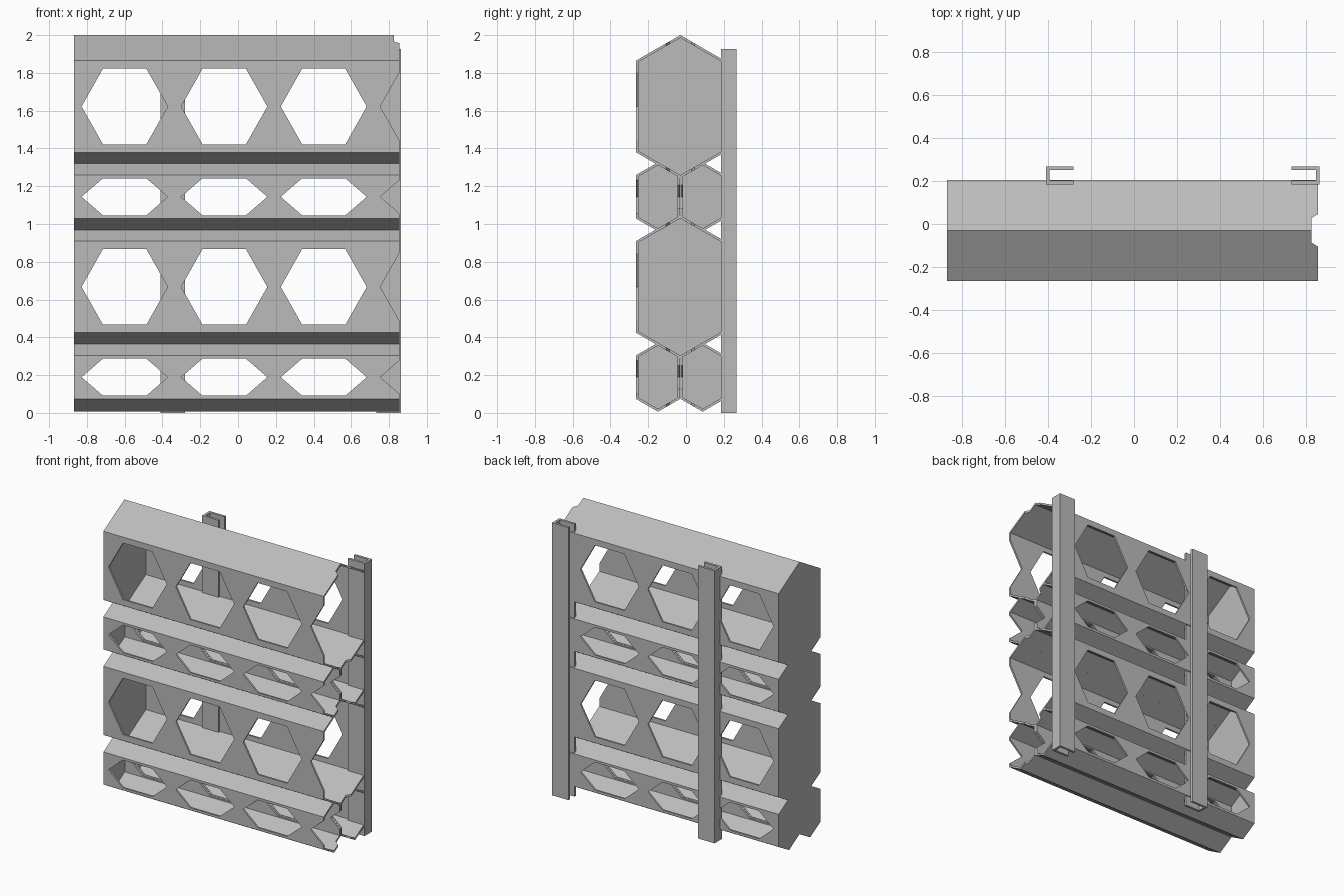
import bpy, bmesh

cube = bpy.data.objects.get("Cube")
if cube:
    bpy.data.objects.remove(cube, do_unlink=True)

X0, X1 = -0.868, 0.855      # closed end, open end
WALL = 0.013
SLOPE = 0.577
PITCH = 0.527

grey = bpy.data.materials.new("plain grey")
grey.use_nodes = True
GREY = (0.5, 0.5, 0.5, 1)
grey.diffuse_color = GREY
grey.node_tree.nodes["Principled BSDF"].inputs["Base Color"].default_value = GREY


def make_object(name, bm):
    bmesh.ops.recalc_face_normals(bm, faces=bm.faces)
    mesh = bpy.data.meshes.new(name)
    bm.to_mesh(mesh)
    bm.free()
    mesh.materials.append(grey)
    obj = bpy.data.objects.new(name, mesh)
    bpy.context.scene.collection.objects.link(obj)
    return obj


def prism(bm, points, offset):
    """Closed prism from a flat outline."""
    face = bm.faces.new([bm.verts.new(p) for p in points])
    new = bmesh.ops.extrude_face_region(bm, geom=[face])["geom"]
    bmesh.ops.translate(bm, vec=offset,
                        verts=[g for g in new if isinstance(g, bmesh.types.BMVert)])
    bm.faces.new([bm.verts.new(p) for p in points]) if not face.is_valid else None


def hexagon(x, y, z, w, side, apex):
    return [(x, y - w, z - side), (x, y, z - apex), (x, y + w, z - side),
            (x, y + w, z + side), (x, y, z + apex), (x, y - w, z + side)]


def cut(target, cutter):
    mod = target.modifiers.new("cut", "BOOLEAN")
    mod.operation = "DIFFERENCE"
    mod.solver = "EXACT"
    mod.object = cutter
    bpy.context.view_layer.objects.active = target
    bpy.ops.object.modifier_apply(modifier=mod.name)
    data = cutter.data
    bpy.data.objects.remove(cutter, do_unlink=True)
    bpy.data.meshes.remove(data)


def hex_tube(name, y, z, w, side, hole_height):
    # Hollow hexagonal tube, capped at one end
    apex = side + SLOPE * w
    in_w = w - WALL
    in_apex = apex - WALL * 1.155
    in_side = in_apex - SLOPE * in_w
    bm = bmesh.new()
    rings = [[bm.verts.new(p) for p in pts] for pts in (
        hexagon(X0, y, z, w, side, apex),
        hexagon(X1, y, z, w, side, apex),
        hexagon(X1, y, z, in_w, in_side, in_apex),
        hexagon(X0 + WALL, y, z, in_w, in_side, in_apex))]
    bm.faces.new(rings[0])
    bm.faces.new(rings[-1])
    for a, b in zip(rings, rings[1:]):
        for i in range(6):
            j = (i + 1) % 6
            bm.faces.new((a[i], a[j], b[j], b[i]))
    tube = make_object(name, bm)

    # Row of hexagonal openings through front and back, the last one cut short
    bm = bmesh.new()
    for i in range(4):
        cx = -0.6 + i * PITCH
        outline = [(-0.228, 0), (-0.115, -1), (0.115, -1),
                   (0.228, 0), (0.115, 1), (-0.115, 1)]
        prism(bm, [(cx + px, -0.5, z + pz * hole_height) for px, pz in outline],
              (0, 1, 0))
    cut(tube, make_object("openings_cutter", bm))

    # Shallow notch in the open end
    bm = bmesh.new()
    notch = [(0.825, -0.087), (0.825, 0.028), (0.855, 0.046),
             (0.9, 0.073), (0.9, -0.132), (0.855, -0.105)]
    prism(bm, [(px, py, -0.5) for px, py in notch], (0, 0, 3))
    cut(tube, make_object("notch_cutter", bm))
    return tube


# Two tiers, each with one large tube over a pair of small ones
for tier, base in (("lower", 0), ("upper", 0.955)):
    hex_tube(tier + "_large_tube", -0.03, base + 0.667, 0.235, 0.2425, 0.2)
    for label, y in (("front", -0.148), ("back", 0.088)):
        hex_tube(f"{tier}_small_{label}_tube", y, base + 0.189, 0.117, 0.115, 0.098)

# C-shaped upright rails, open toward each other
for name, x, d in (("right_rail", -0.41, 1), ("left_rail", 0.862, -1)):
    t, length, y0, y1 = 0.017, 0.13, 0.184, 0.267
    section = [(0, y0), (length, y0), (length, y0 + t), (t, y0 + t),
               (t, y1 - t), (length, y1 - t), (length, y1), (0, y1)]
    bm = bmesh.new()
    prism(bm, [(x + d * px, py, 0) for px, py in section], (0, 0, 1.927))
    make_object(name, bm)
